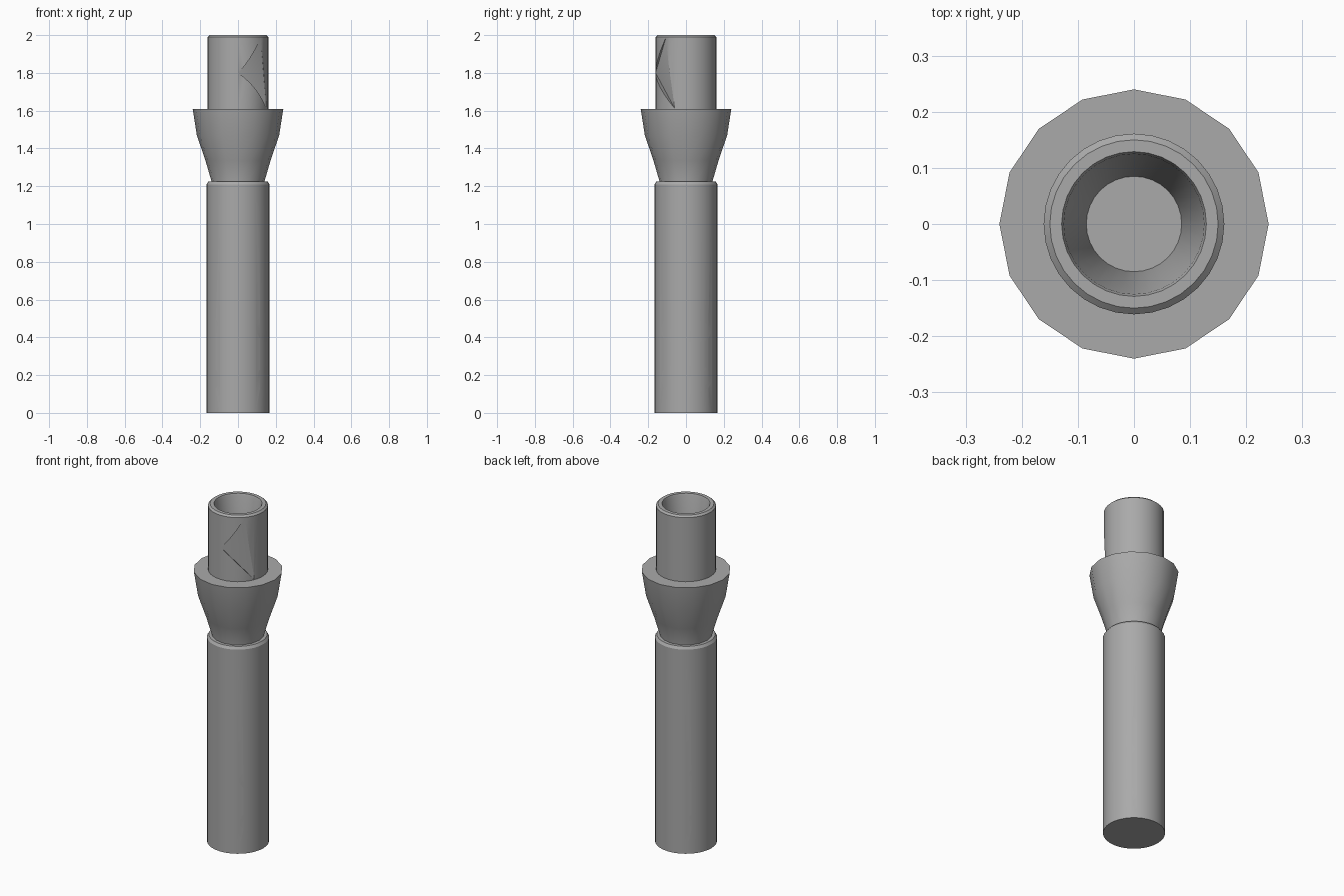
import bpy, bmesh
from math import pi, cos, sin, radians

cube = bpy.data.objects.get("Cube")
if cube:
    bpy.data.objects.remove(cube, do_unlink=True)

GREY = (0.4, 0.4, 0.4, 1)
metal = bpy.data.materials.new("plain_grey")
metal.use_nodes = True
metal.diffuse_color = GREY
metal.node_tree.nodes["Principled BSDF"].inputs["Base Color"].default_value = GREY


def add_object(name, bm):
    bmesh.ops.recalc_face_normals(bm, faces=bm.faces)
    mesh = bpy.data.meshes.new(name)
    bm.to_mesh(mesh)
    bm.free()
    mesh.materials.append(metal)
    obj = bpy.data.objects.new(name, mesh)
    bpy.context.collection.objects.link(obj)
    return obj


def lathe(name, profile, sides):
    """Turn a list of (radius, height) around z and cap both ends."""
    bm = bmesh.new()
    rings = [[bm.verts.new((r * cos(2 * pi * i / sides), r * sin(2 * pi * i / sides), z))
              for i in range(sides)] for r, z in profile]
    for low, high in zip(rings, rings[1:]):
        for i in range(sides):
            j = (i + 1) % sides
            bm.faces.new((low[i], low[j], high[j], high[i]))
    bm.faces.new(rings[0])
    bm.faces.new(rings[-1])
    return add_object(name, bm)


def cut(target, cutter):
    mod = target.modifiers.new(cutter.name, "BOOLEAN")
    mod.operation = "DIFFERENCE"
    mod.solver = "EXACT"
    mod.object = cutter
    cutter.hide_render = True
    cutter.hide_viewport = True


def bake(obj):
    """Apply the modifiers, then smooth the curved surfaces."""
    bpy.ops.object.select_all(action="DESELECT")
    obj.select_set(True)
    bpy.context.view_layer.objects.active = obj
    for mod in list(obj.modifiers):
        helper = mod.object
        bpy.ops.object.modifier_apply(modifier=mod.name)
        bpy.data.objects.remove(helper, do_unlink=True)
    bpy.ops.object.shade_smooth_by_angle(angle=radians(30))


# Main barrel with a softened upper rim
barrel = lathe("barrel", [(0.167, 0), (0.167, 1.21), (0.157, 1.225)], 32)

# Two round-bottomed slots across each side of the barrel
for side in (-1, 1):
    for height in (0.18, 0.443):
        bm = bmesh.new()
        bmesh.ops.create_cone(bm, cap_ends=True, segments=24,
                              radius1=0.069, radius2=0.069, depth=0.6)
        for v in bm.verts:
            x, y, z = v.co
            v.co = (x + side * 0.165, z, y + height)
        cut(barrel, add_object("slot_cutter", bm))

# Flared collar
collar = lathe("flared_collar",
               [(0.14, 1.2), (0.14, 1.225), (0.172, 1.335), (0.218, 1.47), (0.24, 1.61)], 16)

# Mouth tube with a bevelled lip and a tapering bore
mouth = lathe("mouth_tube",
              [(0.161, 1.6), (0.161, 1.99), (0.15, 2.0), (0.129, 2.0),
               (0.125, 1.99), (0.085, 1.63)], 32)

# Flat facet on the front left of the mouth tube
bm = bmesh.new()
a, b, c, tip = [bm.verts.new(p) for p in (
    (0, -0.161, 1.8), (0.15, -0.06, 1.612), (0.12, -0.107, 1.985), (0.2, -0.3, 1.8))]
for tri in ((a, b, c), (a, b, tip), (b, c, tip), (c, a, tip)):
    bm.faces.new(tri)
cut(mouth, add_object("facet_cutter", bm))

for part in (barrel, collar, mouth):
    bake(part)
